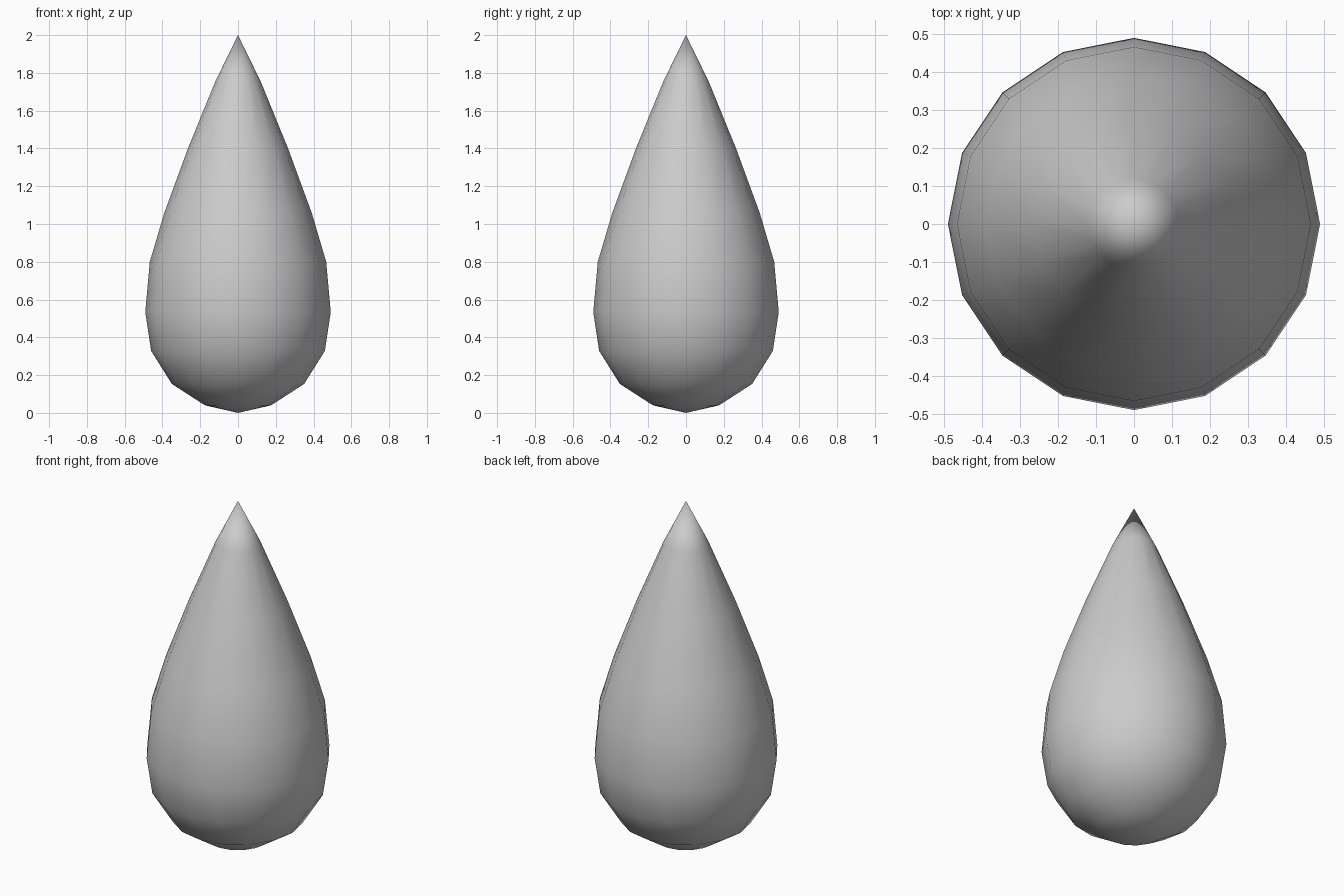
import bpy, bmesh
from math import sin, cos, tau

if "Cube" in bpy.data.objects:
    bpy.data.objects.remove(bpy.data.objects["Cube"])

SIDES = 16
# Teardrop profile between the two poles: (radius, height)
PROFILE = [(0.175, 0.04), (0.35, 0.153), (0.46, 0.328), (0.491, 0.534),
           (0.467, 0.80), (0.39, 1.06), (0.265, 1.40), (0.12, 1.755)]

bm = bmesh.new()
bottom = bm.verts.new((0, 0, 0))
tip = bm.verts.new((0, 0, 2))

# Rings of the lathed body
rings = [[bm.verts.new((r * cos(tau * i / SIDES), r * sin(tau * i / SIDES), z))
          for i in range(SIDES)] for r, z in PROFILE]

for i in range(SIDES):
    j = (i + 1) % SIDES
    # Side quads
    for a, b in zip(rings, rings[1:]):
        bm.faces.new((a[i], a[j], b[j], b[i]))
    # Rounded base and pointed tip
    bm.faces.new((bottom, rings[0][j], rings[0][i]))
    bm.faces.new((tip, rings[-1][i], rings[-1][j]))

# Smooth shading throughout
for f in bm.faces:
    f.smooth = True
bmesh.ops.recalc_face_normals(bm, faces=bm.faces)

mesh = bpy.data.meshes.new("teardrop")
bm.to_mesh(mesh)
bm.free()
drop = bpy.data.objects.new("teardrop", mesh)
bpy.context.collection.objects.link(drop)
